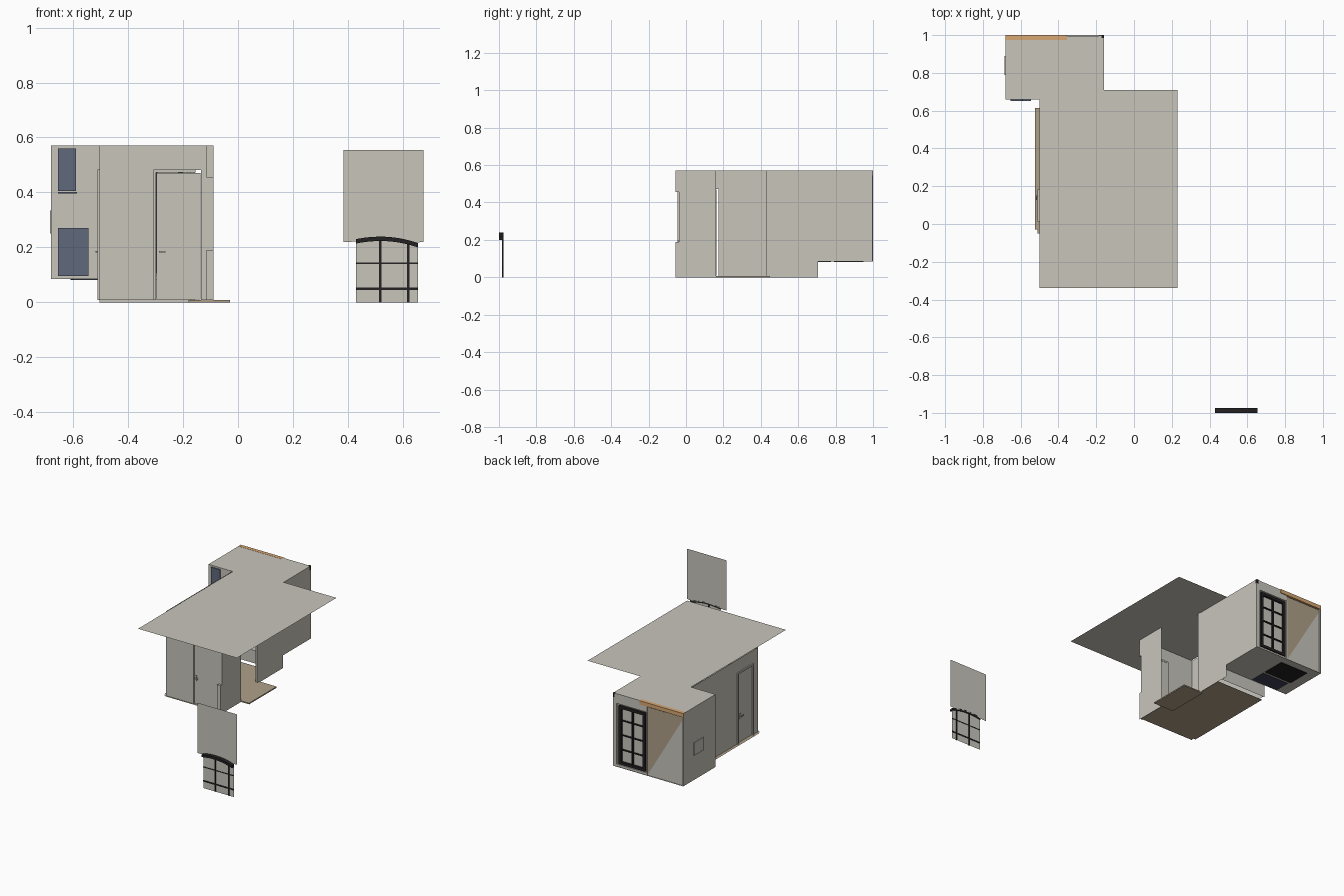
import bpy, bmesh, math
from mathutils import Vector

if "Cube" in bpy.data.objects:
    bpy.data.objects.remove(bpy.data.objects["Cube"])


def mat(name, rgb):
    m = bpy.data.materials.new(name)
    m.diffuse_color = (*rgb, 1)
    m.use_nodes = True
    m.node_tree.nodes["Principled BSDF"].inputs["Base Color"].default_value = m.diffuse_color
    return m


WALL = mat("warm_grey", (0.58, 0.56, 0.50))
TAN = mat("floor_tan", (0.43, 0.35, 0.25))
WOOD = mat("orange_wood", (0.68, 0.39, 0.17))
BLUE = mat("slate_blue", (0.115, 0.14, 0.20))
BLACK = mat("frame_black", (0.017, 0.015, 0.016))
NAVY = mat("dark_navy", (0.05, 0.055, 0.09))


def finish(name, bm, m):
    me = bpy.data.meshes.new(name)
    bm.to_mesh(me)
    bm.free()
    me.materials.append(m)
    ob = bpy.data.objects.new(name, me)
    bpy.context.collection.objects.link(ob)
    return ob


def panel(name, axis, at, pts, m=WALL, face=1):
    """Flat sheet: 2D outline on the plane axis = at, looking to face * axis."""
    i = "xyz".index(axis)
    bm = bmesh.new()
    vs = []
    for p in pts:
        c = list(p)
        c.insert(i, at)
        vs.append(bm.verts.new(c))
    f = bm.faces.new(vs)
    f.normal_update()
    if f.normal[i] * face < 0:
        f.normal_flip()
    return finish(name, bm, m)


def rect(a0, a1, b0, b1):
    return [(a0, b0), (a1, b0), (a1, b1), (a0, b1)]


def box(name, x0, x1, y0, y1, z0, z1, m=WALL):
    bm = bmesh.new()
    bmesh.ops.create_cube(bm, size=1)
    for v in bm.verts:
        v.co = Vector(((x0 + x1) / 2 + v.co.x * (x1 - x0),
                       (y0 + y1) / 2 + v.co.y * (y1 - y0),
                       (z0 + z1) / 2 + v.co.z * (z1 - z0)))
    return finish(name, bm, m)


def doorway(a0, a1, z0, z1, d0, d1, dz):
    """Wall outline with a door opening cut up from the bottom edge."""
    return [(a0, z0), (d0, z0), (d0, dz), (d1, dz), (d1, z0), (a1, z0), (a1, z1), (a0, z1)]


TOP, LOW, BAL = 0.57, 0.008, 0.085

# ceiling and floors
panel("ceiling", "z", TOP, [(-.50, -.34), (.23, -.34), (.23, .71), (-.16, .71),
                            (-.16, .98), (-.68, .98), (-.68, .66), (-.50, .66)])
panel("room_floor", "z", LOW, [(-.525, -.03), (-.51, -.03), (-.51, -.05), (-.09, -.05), (-.09, .16),
                               (-.16, .16), (-.16, .615), (-.525, .615)], TAN)
box("threshold", -.18, -.03, .16, .45, 0, LOW, TAN)
panel("raised_floor", "z", BAL, rect(-.68, -.16, .66, 1.0), WALL, -1)
box("under_panel_navy", -.60, -.40, .67, .775, BAL - .004, BAL - .001, NAVY)
box("under_panel_black", -.61, -.40, .79, .95, BAL - .004, BAL - .001, BLACK)

# room walls
panel("front_wall", "y", -.04, doorway(-.505, -.09, LOW, TOP, -.302, -.135, .482), WALL, -1)
panel("left_wall", "x", -.505, doorway(-.04, .66, LOW, TOP, .02, .175, .482), WALL, -1)
panel("right_front_wall", "x", -.09, [(-.055, 0), (.16, 0), (.16, TOP), (-.055, TOP), (-.055, .455),
                                      (-.038, .455), (-.038, .19), (-.055, .19)])
for n, z0, z1 in (("lower", LOW, .19), ("upper", .455, TOP)):
    box("corner_block_" + n, -.115, -.09, -.055, -.04, z0, z1)
panel("right_back_wall", "x", -.16, rect(.43, .705, 0, TOP))
box("opening_jamb", -.175, -.157, .432, .455, 0, TOP)
panel("step_riser", "y", .66, rect(-.505, -.16, 0, BAL), WALL, -1)

# front door: leaf, casing, handle
box("front_door", -.296, -.137, -.036, -.028, .01, .470)
box("front_casing_left", -.307, -.298, -.046, -.03, LOW, .482)
box("front_casing_top", -.307, -.155, -.046, -.03, .473, .484)
box("front_handle_plate", -.291, -.279, -.040, -.036, .165, .20)
box("front_handle_lever", -.288, -.264, -.052, -.046, .181, .187)
box("front_handle_stem", -.288, -.282, -.050, -.038, .181, .187)

# left door: leaf, casing, handle
box("left_door", -.503, -.495, .024, .163, .01, .470)
box("left_casing_front", -.512, -.50, .012, .022, LOW, .482)
box("left_casing_back", -.512, -.50, .173, .183, LOW, .482)
box("left_casing_top", -.512, -.50, .012, .183, .473, .484)
box("left_handle_plate", -.507, -.503, .143, .155, .165, .20)
box("left_handle_lever", -.519, -.513, .128, .152, .181, .187)
box("left_handle_stem", -.517, -.505, .146, .152, .181, .187)

# rear bay shell
panel("bay_left_wall", "x", -.68, rect(.66, 1.0, BAL, TOP), WALL, -1)
panel("bay_right_wall", "x", -.16, rect(.705, .975, BAL, TOP))
panel("bay_front_wall", "y", .66, rect(-.68, -.505, BAL, TOP), WALL, -1)
box("bay_small_hatch", -.685, -.68, .79, .89, .25, .335)
box("blue_panel_upper", -.655, -.59, .652, .659, .405, .56, BLUE)
box("blue_panel_sill", -.655, -.587, .652, .659, .396, .401, BLUE)
box("blue_panel_lower", -.655, -.545, .652, .659, .095, .27, BLUE)

# rear wall: curtain split on the diagonal, wooden pelmet
panel("curtain", "y", .992, [(-.41, BAL), (-.41, .54), (-.68, .54)], TAN)
panel("curtain_backing", "y", .992, [(-.41, BAL), (-.68, .54), (-.68, BAL)], WALL)
box("pelmet", -.68, -.355, .975, 1.0, .545, TOP + .001, WOOD)
box("rear_corner_post", -.68, -.672, .98, 1.0, BAL, .545)

# rear glazed door
box("rear_header", -.355, -.18, .975, .995, .505, TOP)
box("rear_header_low", -.41, -.355, .975, .995, .505, .545)
box("rear_post_right", -.185, -.16, .975, .998, BAL, TOP)
box("rear_post_left", -.412, -.402, .975, .998, BAL, .51)
box("rear_sill", -.41, -.16, .975, .995, BAL, .10)
box("rear_corner_cap", -.172, -.16, .985, 1.0, .545, TOP + .001, BLACK)
panel("rear_glass", "y", .982, rect(-.402, -.185, .10, .505))
X0, X1, Z0, Z1 = -.395, -.20, .105, .495
for n, x in (("left", X0), ("right", X1 - .018)):
    box("rear_stile_" + n, x, x + .018, .98, .996, Z0, Z1, BLACK)
for n, z in (("bottom", Z0), ("top", Z1 - .018)):
    box("rear_rail_" + n, X0, X1, .98, .996, z, z + .018, BLACK)
xm = (X0 + X1) / 2
box("rear_mullion", xm - .005, xm + .005, .98, .994, Z0, Z1, BLACK)
for k in range(1, 4):
    z = Z0 + (Z1 - Z0) * k / 4
    box(f"rear_bar_{k}", X0, X1, .98, .992, z - .003, z + .003, BLACK)


# separate arched window at the front right
def arch(x):
    """Centre height of the arch, highest at x = 0.52."""
    return .231 - (.8 if x > .52 else 1.1) * (x - .52) ** 2 * (1.6 if x > .52 else 1)


xs = [.43 + .225 * k / 14 for k in range(15)]
panel("window_wall", "y", -.975, [(.385, .555), (.385, .22), (.41, .22)] +
      [(x, max(.218, arch(x))) for x in xs] + [(.675, .22), (.675, .555)], WALL, -1)
panel("window_glass", "y", -.98, [(.43, 0)] + [(x, arch(x)) for x in xs] + [(.655, 0)], WALL, -1)
bm = bmesh.new()
rings = []
for x in xs:
    z = arch(x)
    rings.append([bm.verts.new(c) for c in ((x, -1.0, z - .008), (x, -.975, z - .008),
                                            (x, -.975, z + .008), (x, -1.0, z + .008))])
for a, b in zip(rings, rings[1:]):
    for j in range(4):
        k = (j + 1) % 4
        bm.faces.new((a[j], a[k], b[k], b[j]))
bm.faces.new(rings[0])
bm.faces.new(rings[-1])
bmesh.ops.recalc_face_normals(bm, faces=bm.faces)
finish("window_arch", bm, BLACK)
for k, x in enumerate((.518, .620)):
    box(f"window_mullion_{k}", x - .004, x + .004, -.984, -.977, 0, arch(x), BLACK)
for k, (z, h) in enumerate(((.049, .004), (.142, .002))):
    box(f"window_bar_{k}", .43, .655, -.984, -.977, z - h, z + h, BLACK)
